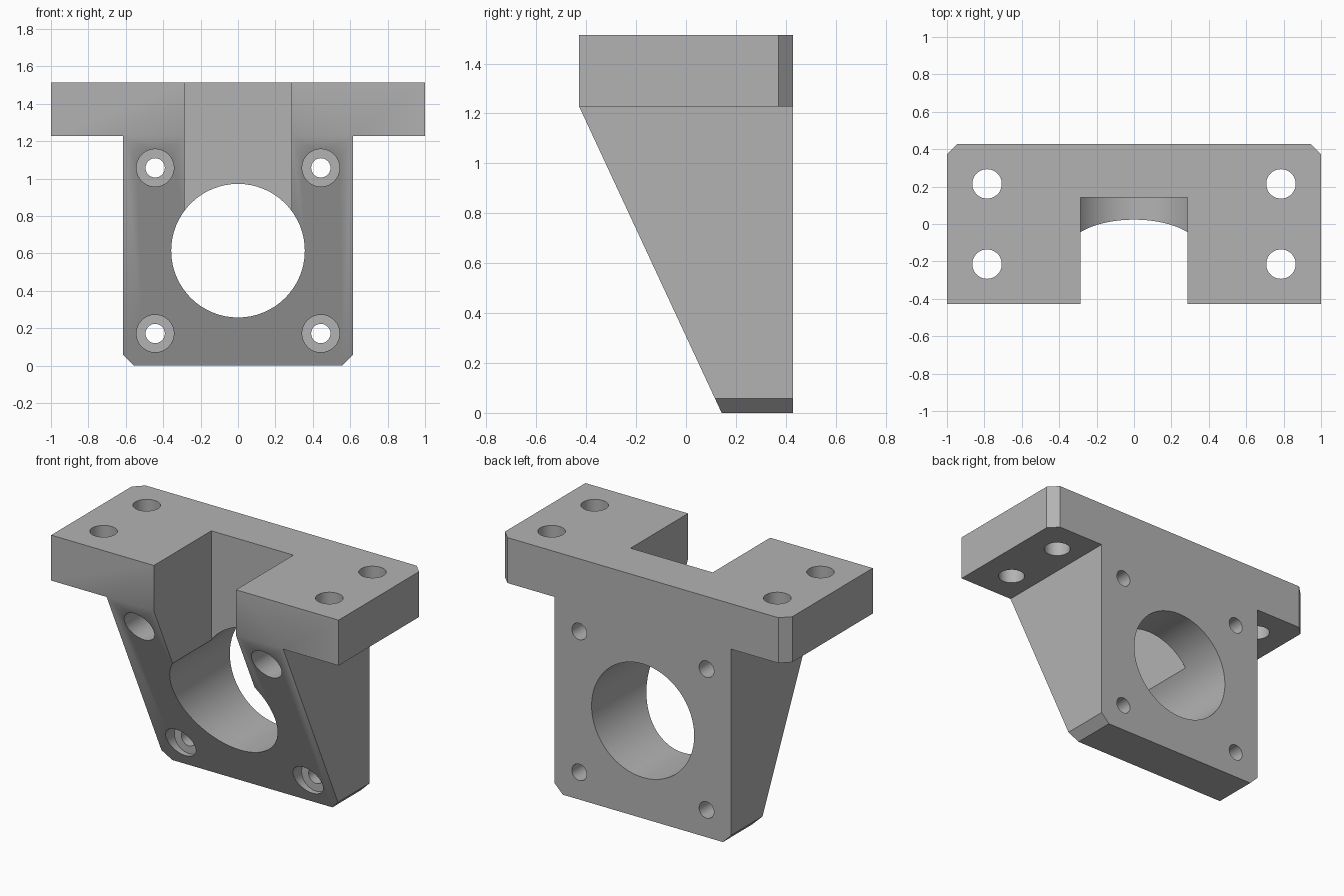
import bpy
import bmesh
from math import radians
from mathutils import Matrix, Vector

if "Cube" in bpy.data.objects:
    bpy.data.objects.remove(bpy.data.objects["Cube"], do_unlink=True)

# Main dimensions
MM = 2 / 70
BACK = 15 * MM
FRONT = -BACK
THICK = 10 * MM
WALL = BACK - THICK          # front plane of the mounting wall
BODY_TOP = 43 * MM
TOP = BODY_TOP + THICK
BODY_HALF = 21.5 * MM
CHAMFER = 2 * MM
AXIS_Z = 21.5 * MM
SLOT_HALF = 10 * MM

grey = bpy.data.materials.new("light grey")
grey.use_nodes = True
colour = (0.45, 0.45, 0.45, 1)
grey.diffuse_color = colour
grey.node_tree.nodes["Principled BSDF"].inputs["Base Color"].default_value = colour


def finish(name, bm):
    bmesh.ops.recalc_face_normals(bm, faces=bm.faces)
    mesh = bpy.data.meshes.new(name)
    bm.to_mesh(mesh)
    bm.free()
    mesh.materials.append(grey)
    obj = bpy.data.objects.new(name, mesh)
    bpy.context.collection.objects.link(obj)
    return obj


def prism(bm, points, offset):
    face = bm.faces.new([bm.verts.new(p) for p in points])
    new = bmesh.ops.extrude_face_region(bm, geom=[face])["geom"]
    verts = [v for v in new if isinstance(v, bmesh.types.BMVert)]
    bmesh.ops.translate(bm, verts=verts, vec=offset)


def cylinder(name, radius, x, y0, y1, z0, z1, along):
    """Cutter along y or z, spanning the given range on its axis."""
    bm = bmesh.new()
    length = (y1 - y0) if along == "y" else (z1 - z0)
    turn = Matrix.Rotation(radians(90), 4, "X") if along == "y" else Matrix()
    centre = Matrix.Translation((x, (y0 + y1) / 2, (z0 + z1) / 2))
    bmesh.ops.create_cone(bm, cap_ends=True, segments=64, radius1=radius,
                          radius2=radius, depth=length, matrix=centre @ turn)
    return finish(name, bm)


def box(name, low, high):
    bm = bmesh.new()
    (x0, y0, z0), (x1, y1, z1) = low, high
    prism(bm, [(x0, y0, z0), (x1, y0, z0), (x1, y1, z0), (x0, y1, z0)],
          (0, 0, z1 - z0))
    return finish(name, bm)


# Top flange with chamfered back corners
bm = bmesh.new()
half = [(1, FRONT), (1, BACK - CHAMFER), (1 - CHAMFER, BACK)]
outline = half + [(-x, y) for x, y in reversed(half)]
prism(bm, [(x, y, BODY_TOP) for x, y in outline], (0, 0, THICK))
bracket = finish("mounting_bracket", bm)

# Body with chamfered bottom corners and a sloping front
bm = bmesh.new()
half = [(BODY_HALF - CHAMFER, 0), (BODY_HALF, CHAMFER), (BODY_HALF, BODY_TOP + THICK / 2)]
outline = half + [(-x, z) for x, z in reversed(half)]
prism(bm, [(x, FRONT, z) for x, z in outline], (0, BACK - FRONT, 0))
slope = Vector((0, FRONT - WALL, BODY_TOP))
cut = bmesh.ops.bisect_plane(bm, geom=bm.verts[:] + bm.edges[:] + bm.faces[:],
                             plane_co=(0, WALL, 0),
                             plane_no=(0, -slope.z, slope.y), clear_outer=True)
edges = [e for e in cut["geom_cut"] if isinstance(e, bmesh.types.BMEdge)]
bmesh.ops.holes_fill(bm, edges=bm.edges[:], sides=0)
body = finish("sloped_body", bm)

# Cutters: central bore, front slot, counterbored screw holes, flange holes
cutters = [
    cylinder("bore_cutter", 12.5 * MM, 0, -1, 1, AXIS_Z, AXIS_Z, "y"),
    box("slot_cutter", (-SLOT_HALF, -1, AXIS_Z), (SLOT_HALF, WALL, TOP + 1)),
]
for side in (-1, 1):
    x = side * 15.5 * MM
    for level in (-1, 1):
        z = AXIS_Z + level * 15.5 * MM
        cutters.append(cylinder("counterbore_cutter", 3.5 * MM, x, -1, WALL, z, z, "y"))
        cutters.append(cylinder("screw_cutter", 1.8 * MM, x, -1, 1, z, z, "y"))
        y = level * 7.5 * MM
        cutters.append(cylinder("flange_hole_cutter", 2.75 * MM, side * 27.5 * MM,
                                y, y, BODY_TOP - 0.1, TOP + 0.1, "z"))

# Combine everything into one solid
for tool in [body] + cutters:
    mod = bracket.modifiers.new(tool.name, "BOOLEAN")
    mod.operation = "UNION" if tool is body else "DIFFERENCE"
    mod.solver = "EXACT"
    mod.object = tool
    tool.hide_render = True
graph = bpy.context.evaluated_depsgraph_get()
solid = bpy.data.meshes.new_from_object(bracket.evaluated_get(graph))
bracket.modifiers.clear()
bracket.data = solid
for tool in [body] + cutters:
    bpy.data.objects.remove(tool, do_unlink=True)

# Merge coplanar faces and smooth the round walls
bm = bmesh.new()
bm.from_mesh(solid)
bmesh.ops.remove_doubles(bm, verts=bm.verts, dist=0.0001)
bmesh.ops.dissolve_limit(bm, angle_limit=radians(0.5), verts=bm.verts, edges=bm.edges)
for face in bm.faces:
    face.material_index = 0
bm.to_mesh(solid)
bm.free()
bpy.ops.object.select_all(action="DESELECT")
bracket.select_set(True)
bpy.context.view_layer.objects.active = bracket
bpy.ops.object.shade_smooth_by_angle(angle=radians(30))
